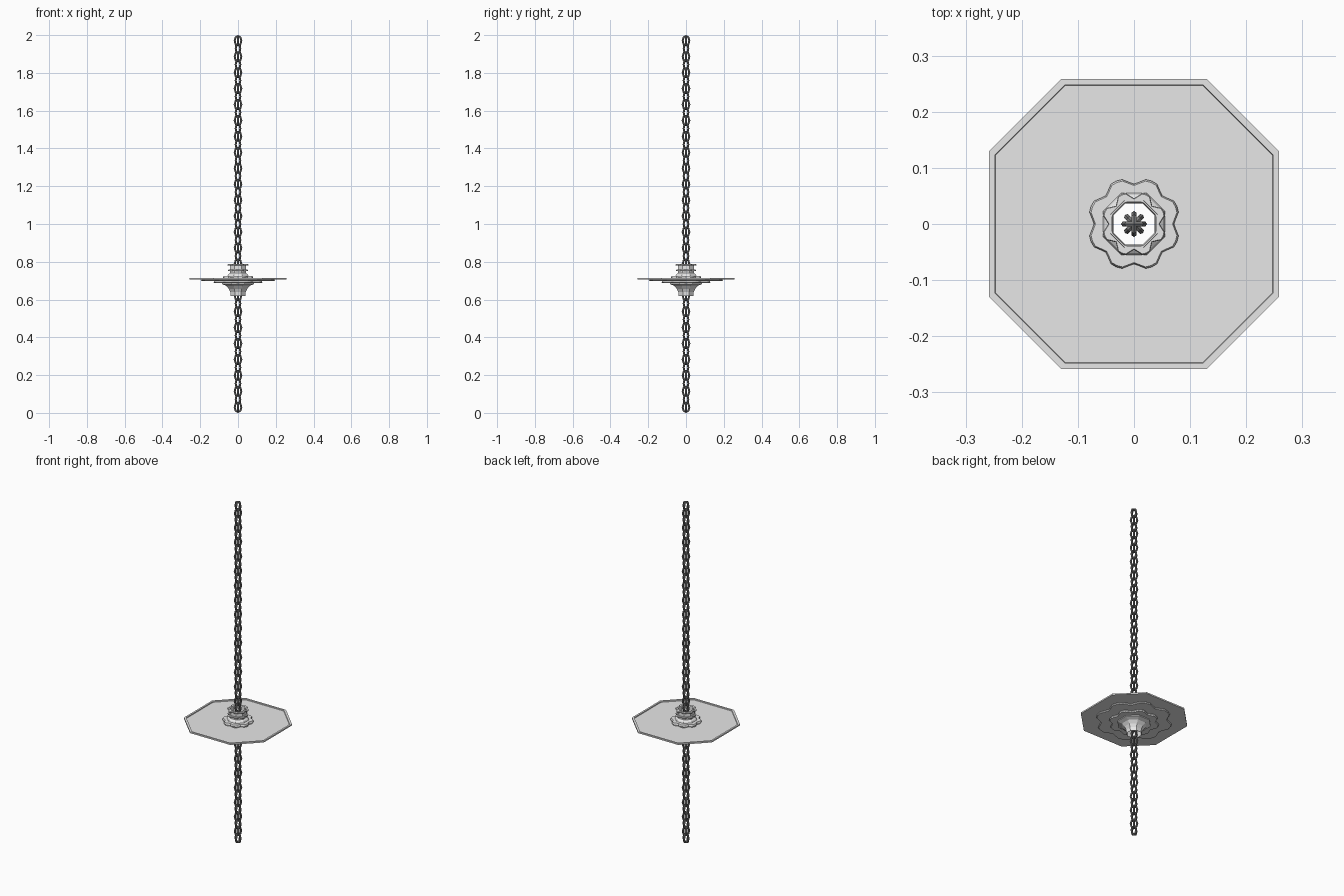
import bpy, bmesh, math

cube = bpy.data.objects.get("Cube")
if cube:
    bpy.data.objects.remove(cube)


def material(name, value):
    m = bpy.data.materials.new(name)
    m.use_nodes = True
    m.diffuse_color = (value, value, value, 1)
    m.node_tree.nodes["Principled BSDF"].inputs["Base Color"].default_value = (value, value, value, 1)
    return m


PALE = material("pale metal", 0.8)
DARK = material("dark iron", 0.2)


def finish(name, bm, mat):
    bmesh.ops.recalc_face_normals(bm, faces=bm.faces[:])
    mesh = bpy.data.meshes.new(name)
    bm.to_mesh(mesh)
    bm.free()
    mesh.materials.append(mat)
    obj = bpy.data.objects.new(name, mesh)
    bpy.context.collection.objects.link(obj)
    return obj


def bridge(bm, loops):
    """Skin a closed sequence of closed vertex loops."""
    n = len(loops[0])
    for a, b in zip(loops, loops[1:] + loops[:1]):
        for i in range(n):
            j = (i + 1) % n
            bm.faces.new((a[i], a[j], b[j], b[i]))


def loft(name, rings, mat):
    bm = bmesh.new()
    bridge(bm, [[bm.verts.new(p) for p in ring] for ring in rings])
    return finish(name, bm, mat)


def octagon(r, z):
    angles = [math.radians(22.5 + 45 * i) for i in range(8)]
    return [(r * math.cos(a), r * math.sin(a), z) for a in angles]


def plate_ring(half, corner, z):
    pts = []
    for sx, sy in ((1, 1), (-1, 1), (-1, -1), (1, -1)):
        pair = [(sx * half, sy * corner, z), (sx * corner, sy * half, z)]
        pts += pair if sx * sy > 0 else pair[::-1]
    return pts


# One lobe of a scalloped edge, repeated eight times from notch to notch
LOBE = (0.86, 0.91, 0.99, 1.0, 0.99, 0.91)


def scallop(r, z, depth):
    pts = []
    for i in range(48):
        a = math.radians(7.5 * i)
        rad = r * (1 - depth * (1 - LOBE[i % 6]))
        pts.append((rad * math.cos(a), rad * math.sin(a), z))
    return pts


def rosette(name, r, z0, z1, bevel, depth=1.0):
    loft(name, [scallop(0.041, z0, 0), scallop(r - bevel, z0, depth),
                scallop(r, (z0 + z1) / 2, depth), scallop(r - bevel, z1, depth),
                scallop(0.041, z1, 0)], PALE)


# Thin octagonal plate with a raised rim
loft("plate", [octagon(0.042, 0.707), plate_ring(0.258, 0.13, 0.707),
               plate_ring(0.258, 0.13, 0.715), plate_ring(0.248, 0.123, 0.715),
               plate_ring(0.247, 0.122, 0.71), octagon(0.042, 0.71)], PALE)

# Scalloped tiers below the plate and rosettes above it
rosette("lower_tier_wide", 0.205, 0.698, 0.707, 0.004)
rosette("lower_tier_narrow", 0.135, 0.687, 0.698, 0.004)
rosette("upper_rosette", 0.083, 0.71, 0.726, 0.003)
rosette("collar_rosette", 0.056, 0.75, 0.758, 0.002, 1.5)
rosette("top_rosette", 0.058, 0.779, 0.787, 0.002, 1.5)

# Hollow flared hub
HUB = [(0.042, 0.62), (0.044, 0.64), (0.053, 0.657), (0.068, 0.673),
       (0.092, 0.682), (0.092, 0.690), (0.062, 0.722), (0.056, 0.733),
       (0.046, 0.74), (0.045, 0.788), (0.042, 0.788), (0.04, 0.62)]
loft("hub", [octagon(r, z) for r, z in HUB], PALE)


# Chain links: eight-sided stretched rings
def link_ring(i, major=8, minor=6, radius=0.0175, bar=0.0055, stretch=0.007):
    a = math.tau * i / major
    dz = stretch * (0 if i % 4 == 0 else math.copysign(1, math.sin(a)))
    ring = []
    for k in range(minor):
        b = math.tau * k / minor
        r = radius + bar * math.cos(b)
        ring.append((r * math.cos(a), bar * math.sin(b), r * math.sin(a) + dz))
    return ring


link_mesh = loft("chain_link", [link_ring(i) for i in range(8)], DARK)
mesh = link_mesh.data
bpy.data.objects.remove(link_mesh)

# Crossed pairs of links, each level turned an eighth from the one below
COUNT, HALF = 47, 0.03
for i in range(COUNT):
    z = HALF + i * (2 - 2 * HALF) / (COUNT - 1)
    for turn in (0, 90):
        link = bpy.data.objects.new("chain_link", mesh)
        bpy.context.collection.objects.link(link)
        link.location = (0, 0, z)
        link.rotation_euler = (0, 0, math.radians(turn + 45 * (i % 2)))
